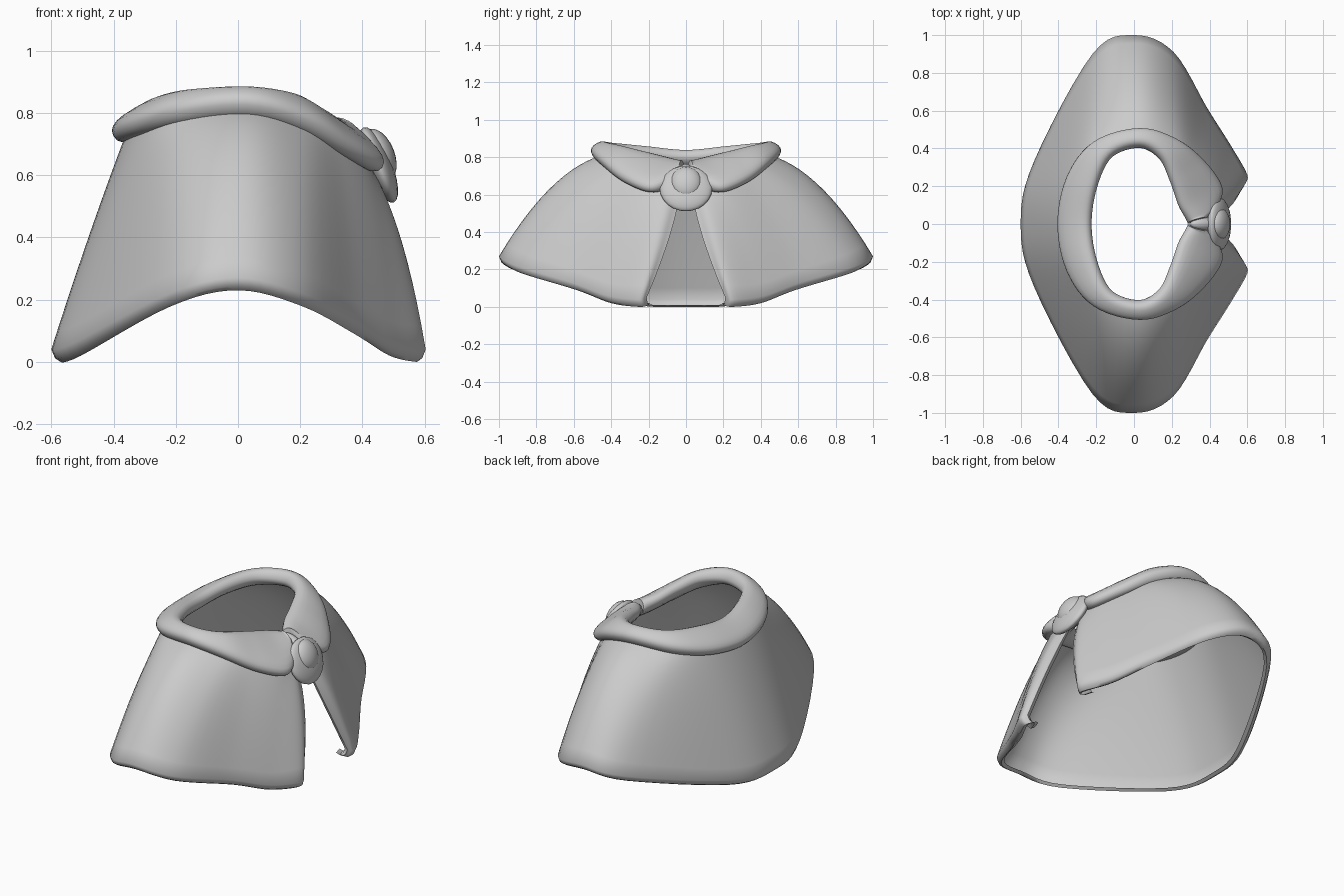
import bpy, bmesh, math
from mathutils import Vector

if "Cube" in bpy.data.objects:
    bpy.data.objects.remove(bpy.data.objects["Cube"])

grey = bpy.data.materials.new("plain_grey")
grey.use_nodes = True
colour = (0.6, 0.6, 0.6, 1)
grey.diffuse_color = colour
grey.node_tree.nodes["Principled BSDF"].inputs["Base Color"].default_value = colour

# Guide points of one half, running from the back centre to the front opening
COLLAR_INNER = [(-.23, 0, .82), (-.2, .2, .84), (-.12, .36, .855), (.03, .41, .86), (.14, .35, .85),
                (.2, .22, .82), (.24, .1, .79), (.28, .03, .77), (.29, .01, .76)]
COLLAR_OUTER = [(-.4, 0, .725), (-.35, .25, .745), (-.21, .43, .785), (.03, .5, .81), (.23, .44, .755),
                (.37, .33, .675), (.46, .2, .625), (.44, .1, .65), (.38, .03, .71)]
HEM = [(-.6, 0, .04), (-.53, .33, .06), (-.22, .9, .22), (0, 1, .27), (.21, .91, .22),
       (.39, .61, .13), (.51, .42, .06), (.6, .26, .04), (.58, .21, .05)]
BULGE = [.03, .04, .12, .17, .14, .1, .12, .16, .1]


def smooth_path(points, steps=6):
    """Catmull-Rom path through the points, mirrored in y at its start."""
    pts = [Vector(p) for p in points]
    first = pts[1] * 1
    first.y *= -1
    pts = [first] + pts + [pts[-1] * 2 - pts[-2]]
    out = []
    for a, b, c, d in zip(pts, pts[1:], pts[2:], pts[3:]):
        for i in range(steps):
            t = i / steps
            out.append((b * 2 + (c - a) * t + (a * 2 - b * 5 + c * 4 - d) * t**2
                        + (b * 3 - a - c * 3 + d) * t**3) / 2)
    return out + [pts[-2]]


def loft(name, columns, closed=False):
    """Skin neighbouring columns of points, then mirror across y."""
    bm = bmesh.new()
    cols = [[bm.verts.new(p) for p in col] for col in columns]
    n = len(cols[0])
    for a, b in zip(cols, cols[1:]):
        for i in range(n if closed else n - 1):
            j = (i + 1) % n
            bm.faces.new((a[i], a[j], b[j], b[i]))
    if closed:
        bm.faces.new(cols[-1])
    bmesh.ops.recalc_face_normals(bm, faces=bm.faces)
    mesh = bpy.data.meshes.new(name)
    bm.to_mesh(mesh)
    bm.free()
    obj = bpy.data.objects.new(name, mesh)
    bpy.context.collection.objects.link(obj)
    mirror = obj.modifiers.new("Mirror", "MIRROR")
    mirror.use_axis = (False, True, False)
    finish(obj)


def finish(obj):
    obj.data.materials.append(grey)
    bpy.ops.object.select_all(action="DESELECT")
    obj.select_set(True)
    bpy.context.view_layer.objects.active = obj
    bpy.ops.object.shade_smooth_by_angle(angle=math.radians(60))


def soften(value):
    """Push a sine or cosine outwards for a fuller, boxier oval."""
    return math.copysign(abs(value) ** 0.8, value)


# Collar: a plump flattened tube between its inner and outer edges
inner, outer = smooth_path(COLLAR_INNER), smooth_path(COLLAR_OUTER)
sections = []
for k, (a, b) in enumerate(zip(inner, outer)):
    mid, half = (a + b) / 2, (b - a) / 2
    if k == 0:
        along = Vector((0, 1, 0))
    else:
        along = (inner[k] + outer[k]) - (inner[k - 1] + outer[k - 1])
    normal = half.cross(along).normalized()
    ring = []
    for s in range(20):
        ang = math.tau * s / 20
        ring.append(mid + half * soften(math.cos(ang)) + normal * 0.046 * soften(math.sin(ang)))
    sections.append(ring)
loft("collar", sections, closed=True)

# Cape: bulging columns from under the collar to a hem that turns inwards
hem = smooth_path(HEM)
bulge = smooth_path([(0, 0, b) for b in BULGE])
columns = []
for k, (a, b, low, lift) in enumerate(zip(inner, outer, hem, bulge)):
    top = a.lerp(b, 0.78) - Vector((0, 0, 0.02))
    front = max(0, (k - 36) / 12)
    control = (top + low) / 2 + lift + Vector((0.04, -0.09, 0)) * front
    col = []
    for i in range(13):
        t = i / 12
        col.append(top * (1 - t)**2 + control * 2 * t * (1 - t) + low * t**2)
    inward = Vector((-low.x, -low.y, 0)).normalized()
    for shift, drop in ((0.012, 0.028), (0.03, 0.04), (0.05, 0.03)):
        col.append(low + inward * shift - Vector((0, 0, drop)))
    columns.append(col)
# Front edge facing folded back inside the opening
edge = columns[-1]
for fold in (Vector((-0.02, 0.005, 0)), Vector((-0.035, 0.06, 0))):
    columns.append([p + fold * min(1, i / 6) for i, p in enumerate(edge)])
loft("cape", columns)


# Clasp: a broad rounded disc with a raised button, and a knot behind it
def rounded_part(name, location, size, tilt):
    bpy.ops.mesh.primitive_uv_sphere_add(segments=24, ring_count=12, radius=1, location=location)
    obj = bpy.context.object
    obj.name = name
    obj.scale = size
    obj.rotation_euler.y = math.radians(tilt)
    finish(obj)


rounded_part("clasp_disc", (0.452, 0, 0.633), (0.042, 0.14, 0.13), -22)
rounded_part("clasp_button", (0.453, 0, 0.665), (0.05, 0.084, 0.088), -22)
rounded_part("clasp_knot", (0.37, 0, 0.715), (0.08, 0.035, 0.035), 30)
